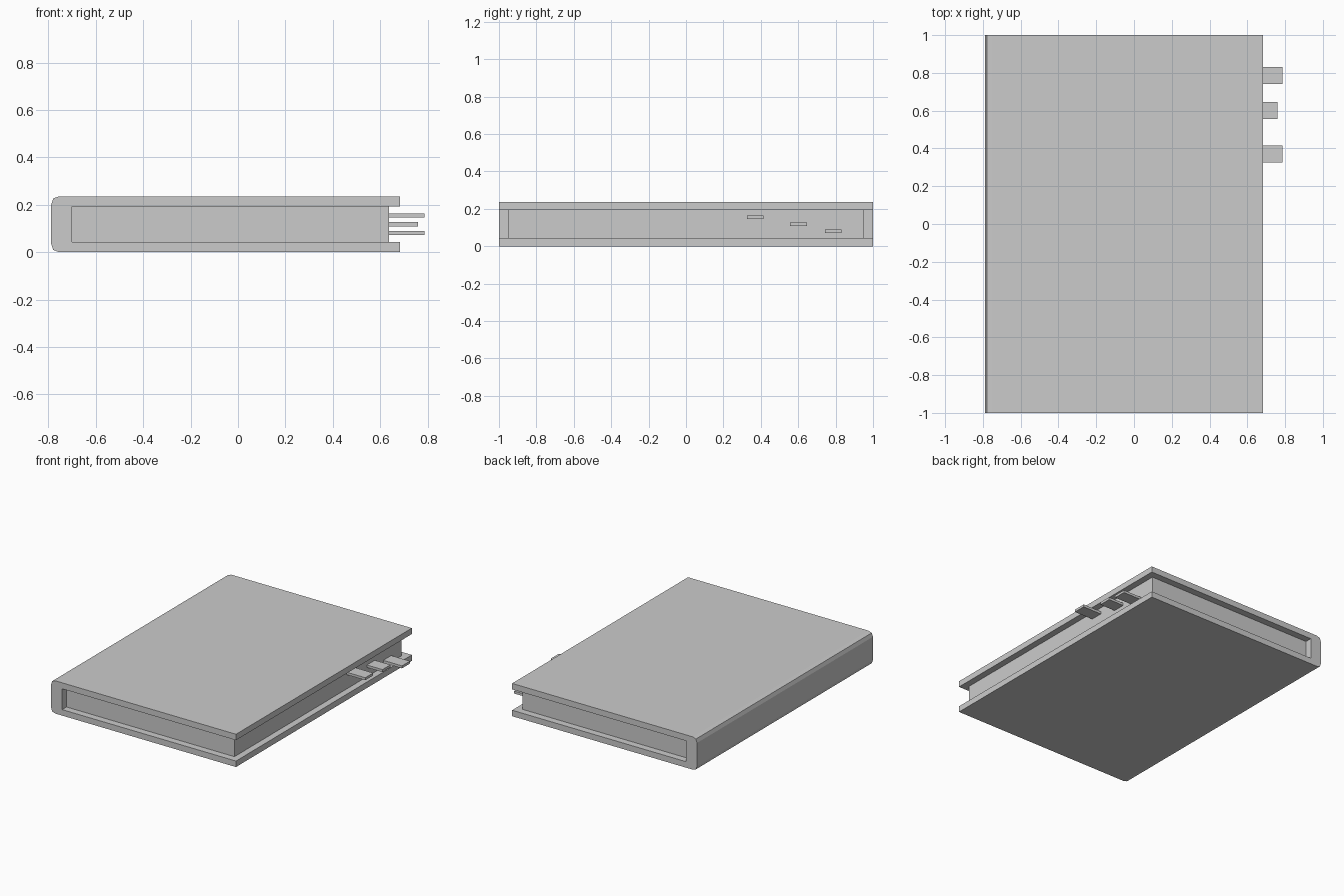
import bpy, bmesh

if "Cube" in bpy.data.objects:
    bpy.data.objects.remove(bpy.data.objects["Cube"])

grey = bpy.data.materials.new("plain grey")
grey.use_nodes = True
colour = (0.6, 0.6, 0.6, 1)
grey.diffuse_color = colour
grey.node_tree.nodes["Principled BSDF"].inputs["Base Color"].default_value = colour

HEIGHT, BOARD = 0.236, 0.043
SPINE_OUT, SPINE_IN = -0.788, -0.70
COVER_EDGE, PAGE_EDGE = 0.684, 0.637


def extrude_profile(name, points, y0, y1):
    """Extrude an x-z outline along y."""
    bm = bmesh.new()
    face = bm.faces.new([bm.verts.new((x, y0, z)) for x, z in points])
    out = bmesh.ops.extrude_face_region(bm, geom=[face])
    moved = [v for v in out["geom"] if isinstance(v, bmesh.types.BMVert)]
    bmesh.ops.translate(bm, verts=moved, vec=(0, y1 - y0, 0))
    bmesh.ops.recalc_face_normals(bm, faces=bm.faces)
    mesh = bpy.data.meshes.new(name)
    bm.to_mesh(mesh)
    bm.free()
    mesh.materials.append(grey)
    obj = bpy.data.objects.new(name, mesh)
    bpy.context.collection.objects.link(obj)
    return obj


def box(name, x0, x1, y0, y1, z0, z1):
    return extrude_profile(name, [(x0, z0), (x1, z0), (x1, z1), (x0, z1)], y0, y1)


# Cover: one folded C outline, mirrored top to bottom, with a rounded spine
lower = [(SPINE_OUT, 0.035), (SPINE_OUT + 0.009, 0.009), (SPINE_OUT + 0.035, 0),
         (COVER_EDGE, 0), (COVER_EDGE, BOARD), (SPINE_IN, BOARD)]
upper = [(x, HEIGHT - z) for x, z in reversed(lower)]
extrude_profile("cover", lower + upper, -1, 1)

# Page block, set back from the cover on its three open sides
box("pages", SPINE_IN, PAGE_EDGE, -0.95, 0.95, BOARD, HEIGHT - BOARD)

# Bookmark tabs: centre y, centre z, outer end
tabs = [(0.37, 0.155, 0.786), (0.602, 0.118, 0.76), (0.787, 0.081, 0.786)]
for i, (y, z, end) in enumerate(tabs, 1):
    box(f"bookmark_tab_{i}", PAGE_EDGE - 0.02, end, y - 0.045, y + 0.045, z - 0.009, z + 0.009)
